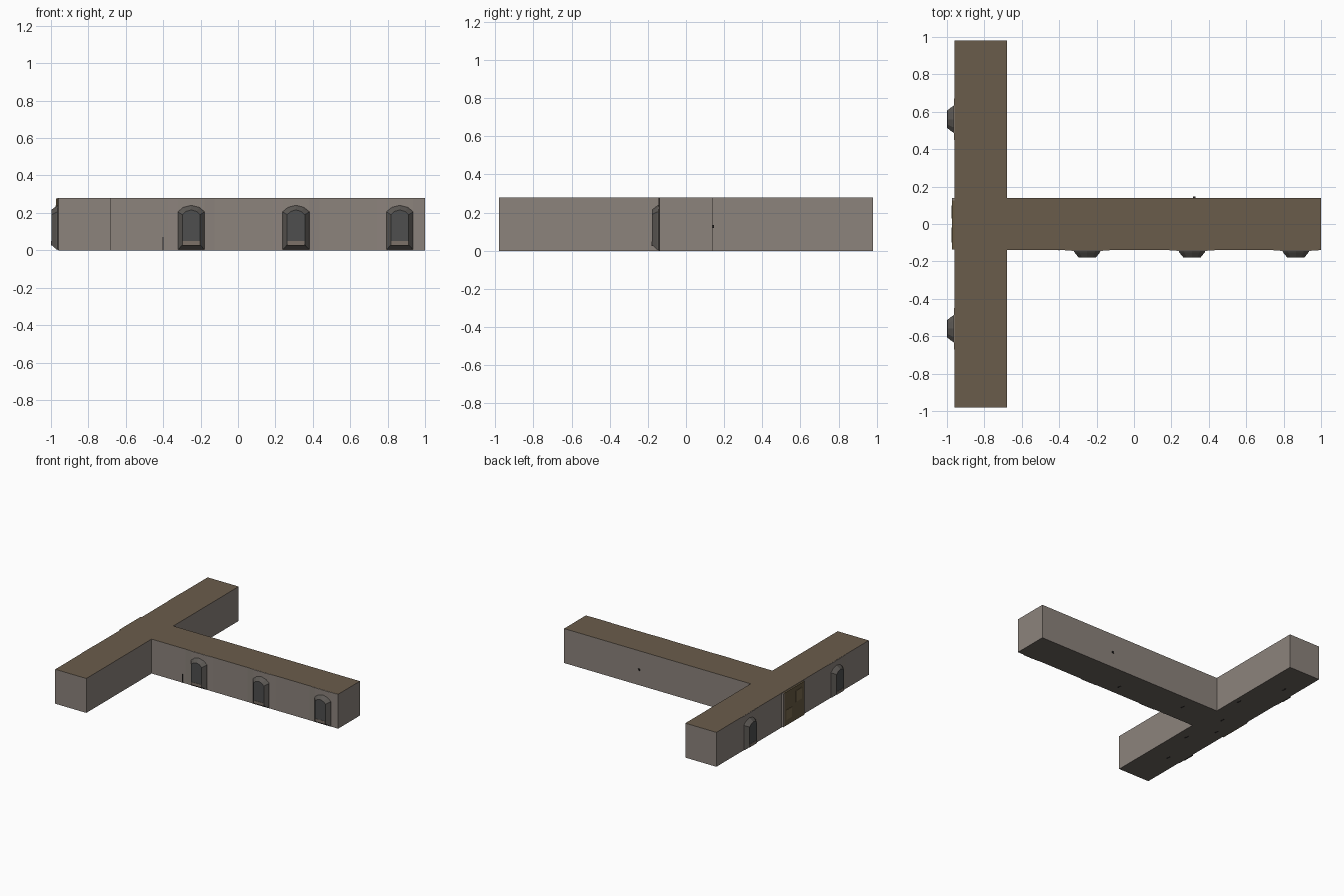
import bpy, math

if "Cube" in bpy.data.objects:
    bpy.data.objects.remove(bpy.data.objects["Cube"])

# ---------- materials ----------
def mat(name, r, g, b):
    lin = [((c / 255 + 0.055) / 1.055) ** 2.4 for c in (r, g, b)]
    m = bpy.data.materials.new(name)
    m.diffuse_color = (*lin, 1)
    m.use_nodes = True
    m.node_tree.nodes["Principled BSDF"].inputs["Base Color"].default_value = m.diffuse_color
    return m

WALL = mat("wall stone", 140, 131, 124)
CEIL = mat("ceiling brown", 106, 92, 75)
FLOOR = mat("floor stone", 108, 101, 94)
FRAME = mat("niche frame", 92, 88, 84)
PANEL = mat("niche panel", 78, 79, 79)
SILL = mat("niche sill", 124, 113, 104)
DOOR = mat("door wood", 104, 90, 66)
PLANK = mat("door plank", 122, 107, 80)
DARK = mat("dark gap", 44, 42, 41)

def make(name, verts, faces, mats, idx=None):
    me = bpy.data.meshes.new(name)
    me.from_pydata(verts, [], faces)
    for m in mats:
        me.materials.append(m)
    if idx:
        for p, i in zip(me.polygons, idx):
            p.material_index = i
    ob = bpy.data.objects.new(name, me)
    bpy.context.collection.objects.link(ob)
    return ob

def box(name, lo, hi, m):
    v = [(x, y, z) for x in (lo[0], hi[0]) for y in (lo[1], hi[1]) for z in (lo[2], hi[2])]
    f = [(0, 1, 3, 2), (4, 6, 7, 5), (0, 4, 5, 1), (2, 3, 7, 6), (0, 2, 6, 4), (1, 5, 7, 3)]
    return make(name, v, f, [m])

def loft(name, rings, mats, idx):
    """Bridge equal-sized rings, cap the last one; idx = material per band + cap."""
    n = len(rings[0])
    verts = [p for r in rings for p in r]
    faces, mi = [], []
    for k in range(len(rings) - 1):
        for i in range(n):
            j = (i + 1) % n
            faces.append((k * n + i, k * n + j, (k + 1) * n + j, (k + 1) * n + i))
            mi.append(idx[k])
    faces.append(tuple((len(rings) - 1) * n + i for i in range(n)))
    mi.append(idx[-1])
    return make(name, verts, faces, mats, mi)

# ---------- T-shaped corridor: walls, ceiling and floor ----------
H = 0.28
outline = [(-0.96, -0.98), (-0.68, -0.98), (-0.68, -0.14), (1.0, -0.14),
           (1.0, 0.14), (-0.68, 0.14), (-0.68, 0.98), (-0.96, 0.98)]
n = len(outline)
verts = [(x, y, 0) for x, y in outline] + [(x, y, H) for x, y in outline]
faces = [(i, (i + 1) % n, (i + 1) % n + n, i + n) for i in range(n)]
faces += [tuple(range(n, 2 * n)), tuple(reversed(range(n)))]
make("corridor", verts, faces, [WALL, CEIL, FLOOR], [0] * n + [1, 2])

# ---------- arched wall niches ----------
def arch(w, z0, shoulder, peak, y):
    """Pointed arch outline with a clipped top."""
    h = w / 2
    mid = shoulder + (peak - shoulder) * 0.68
    return [(-h, y, z0), (h, y, z0), (h, y, shoulder), (h * 0.6, y, mid),
            (0, y, peak), (-h * 0.6, y, mid), (-h, y, shoulder)]

def niche(name, x, y, turn):
    parts = []
    # shallow bulge of the wall around the opening
    skirt = [[(-a, d, 0.002), (a, d, 0.002), (a, d, H - 0.001), (-a, d, H - 0.001)]
             for a, d in ((0.125, 0), (0.07, -0.004))]
    parts.append(loft(name + "_surround", skirt, [WALL], [0, 0]))
    # tapered frame and dark back panel
    rings = [arch(0.146, 0.002, 0.208, 0.243, 0),
             arch(0.136, 0.006, 0.203, 0.236, -0.012),
             arch(0.094, 0.03, 0.19, 0.216, -0.038)]
    parts.append(loft(name + "_recess", rings, [FRAME, PANEL], [0, 0, 1]))
    # sill strip along the bottom of the panel
    parts.append(box(name + "_sill", (-0.046, -0.04, 0.026), (0.046, -0.03, 0.05), SILL))
    for p in parts:
        p.location = (x, y, 0)
        p.rotation_euler = (0, 0, turn)

for i, x in enumerate((-0.25, 0.31, 0.865)):
    niche(f"front_niche_{i + 1}", x, -0.14, 0)
for i, y in enumerate((-0.56, 0.56)):
    niche(f"left_niche_{i + 1}", -0.96, y, -math.pi / 2)

# ---------- door at the head of the T ----------
box("door", (-0.974, -0.135, 0.004), (-0.955, 0.125, 0.276), DOOR)
box("door_jamb", (-0.974, 0.125, 0.004), (-0.955, 0.14, 0.276), WALL)
for i, (y0, y1, z0, z1) in enumerate(((-0.10, -0.02, 0.15, 0.24), (0.03, 0.10, 0.05, 0.13))):
    box(f"door_plank_{i + 1}", (-0.977, y0, z0), (-0.97, y1, z1), PLANK)

# ---------- small wall cracks and floor gaps ----------
box("wall_crack", (-0.404, -0.142, 0), (-0.399, -0.135, 0.07), DARK)
box("back_wall_chip", (0.315, 0.135, 0.12), (0.33, 0.146, 0.135), DARK)
gaps = [(-0.85, -0.62), (-0.76, -0.3), (-0.88, -0.1), (-0.8, 0.06),
        (-0.72, 0.35), (-0.86, 0.7), (-0.45, 0.02), (0.1, -0.05)]
for i, (x, y) in enumerate(gaps):
    box(f"floor_gap_{i + 1}", (x - 0.006, y - 0.018, -0.001), (x + 0.006, y + 0.018, 0.002), DARK)
